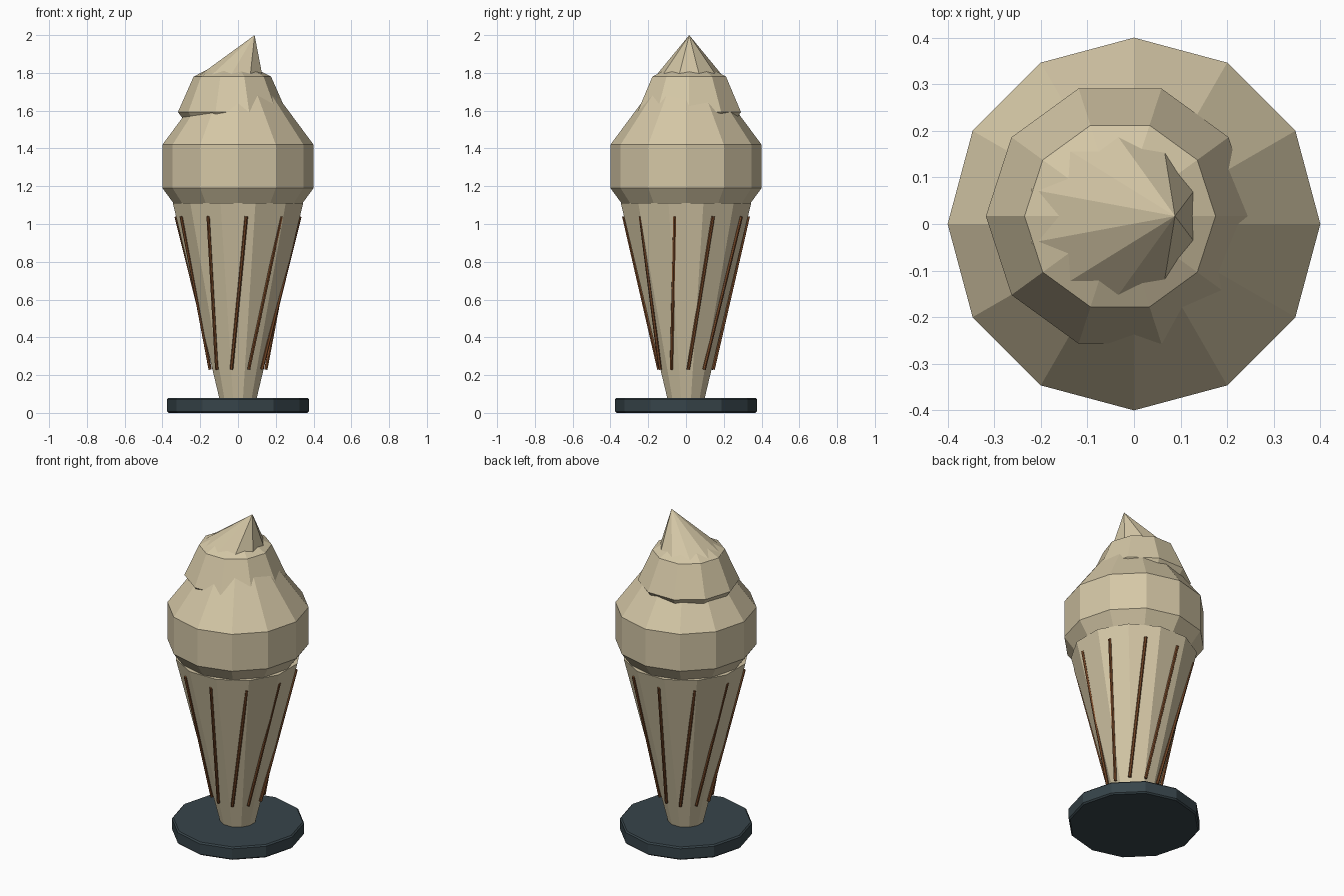
import bpy
import bmesh
from math import cos, sin, radians, pi
from mathutils import Vector

if "Cube" in bpy.data.objects:
    bpy.data.objects.remove(bpy.data.objects["Cube"])


def material(name, rgb):
    mat = bpy.data.materials.new(name)
    mat.use_nodes = True
    colour = (*rgb, 1)
    mat.diffuse_color = colour
    mat.node_tree.nodes["Principled BSDF"].inputs["Base Color"].default_value = colour
    return mat


cream = material("cream", (0.66, 0.57, 0.38))
slate = material("dark_slate", (0.038, 0.058, 0.068))
brown = material("brown", (0.2, 0.07, 0.022))


def lathe(name, profile, sides, mat, turn=0.0):
    """Stack of rings (radius, z, x, y); a zero radius makes a point."""
    bm = bmesh.new()
    rings = []
    for r, z, x, y in profile:
        if r == 0:
            rings.append([bm.verts.new((x, y, z))] * sides)
        else:
            angles = [turn + 2 * pi * i / sides for i in range(sides)]
            rings.append([bm.verts.new((x + r * cos(a), y + r * sin(a), z)) for a in angles])
    for low, high in zip(rings, rings[1:]):
        for i in range(sides):
            j = (i + 1) % sides
            corners = [low[i], low[j], high[j], high[i]]
            bm.faces.new(list(dict.fromkeys(corners)))
    for ring in (rings[0], rings[-1]):
        if ring[0] is not ring[1]:
            bm.faces.new(ring)
    bmesh.ops.recalc_face_normals(bm, faces=bm.faces)
    mesh = bpy.data.meshes.new(name)
    bm.to_mesh(mesh)
    bm.free()
    mesh.materials.append(mat)
    obj = bpy.data.objects.new(name, mesh)
    bpy.context.collection.objects.link(obj)
    return obj


def centred(pairs, x=0.0, y=0.0):
    return [(r, z, x, y) for r, z in pairs]


# Round foot with a fine bevelled rim
foot = lathe("foot", centred([(0.375, 0), (0.375, 0.08)]), 12, slate)
bevel = foot.modifiers.new("rim", "BEVEL")
bevel.width = 0.008
bevel.segments = 1

# Faceted cone
lathe("cone", centred([(0.103, 0.08), (0.357, 1.11)]), 12, cream, radians(15))

# Scoops, each chamfered below and tapered above
lathe("lower_scoop", centred([(0.29, 1.04), (0.4, 1.19), (0.4, 1.42), (0.2, 1.69)]), 12, cream)
lathe("upper_scoop", centred([(0.235, 1.52), (0.288, 1.593), (0.205, 1.78), (0.1, 1.835)],
                             -0.03, 0.017), 10, cream)

# Leaning peak
lathe("peak", [(0.185, 1.775, -0.045, 0.017), (0, 2.0, 0.088, 0.017)], 10, cream, radians(18))

# Thin ribs slanting around the cone
for k in range(10):
    low, high = radians(36 * k - 31.5), radians(36 * k - 10.4)
    start = Vector((0.148 * cos(low), 0.148 * sin(low), 0.23))
    end = Vector((0.333 * cos(high), 0.333 * sin(high), 1.04))
    axis = end - start
    bpy.ops.mesh.primitive_cylinder_add(vertices=6, radius=0.009, depth=axis.length,
                                        location=(start + end) / 2)
    rib = bpy.context.object
    rib.name = f"rib_{k + 1}"
    rib.rotation_euler = axis.to_track_quat("Z", "Y").to_euler()
    rib.data.materials.append(brown)
